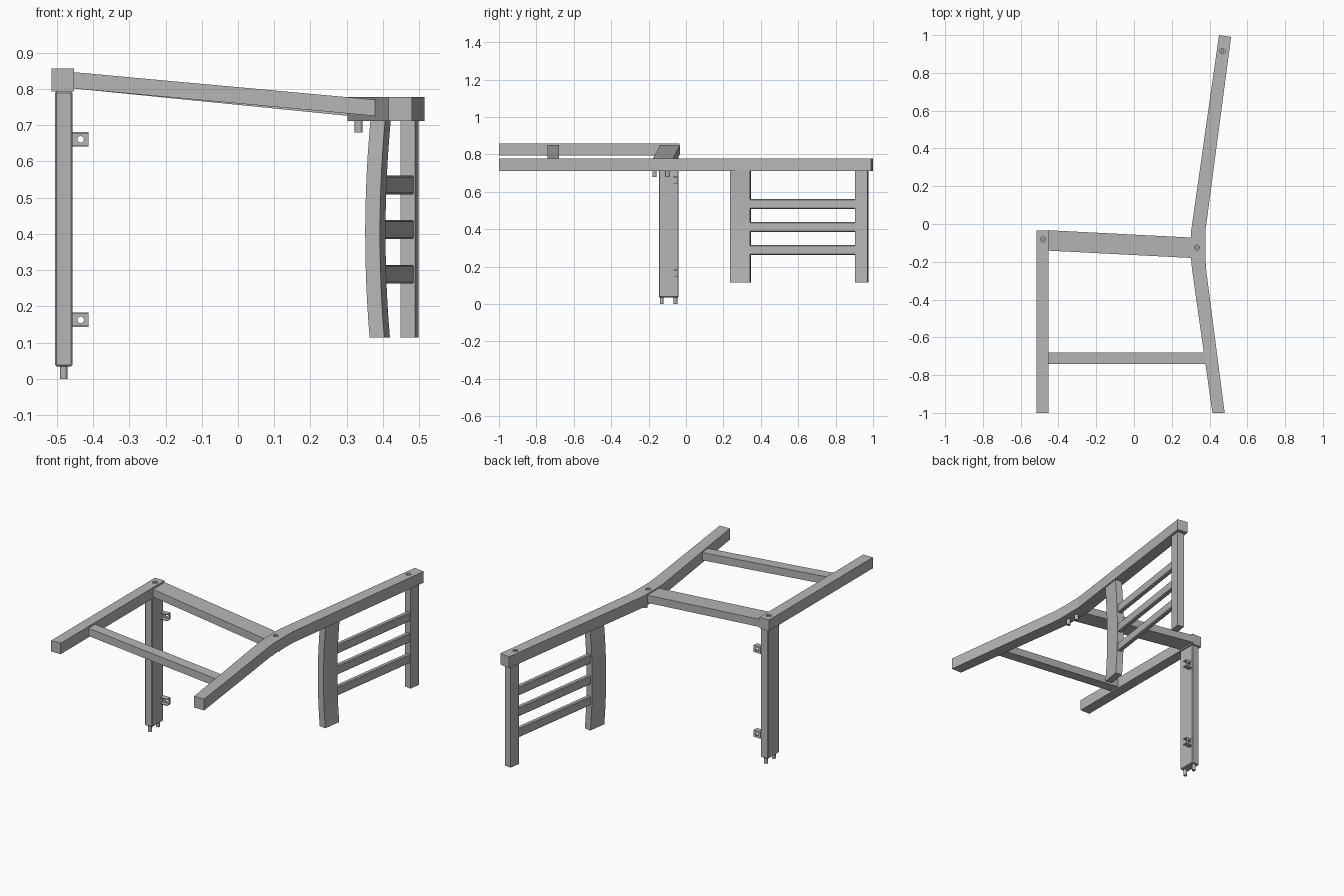
import bpy, bmesh
from mathutils import Vector

cube = bpy.data.objects.get("Cube")
if cube:
    bpy.data.objects.remove(cube, do_unlink=True)

grey = bpy.data.materials.new("plain_grey")
grey.use_nodes = True
colour = (0.47, 0.47, 0.47, 1)
grey.diffuse_color = colour
grey.node_tree.nodes["Principled BSDF"].inputs["Base Color"].default_value = colour


def loft(name, rings, bevel=0.0):
    """Skin matching rings of points and close both ends."""
    bm = bmesh.new()
    vs = [[bm.verts.new(p) for p in ring] for ring in rings]
    n = len(vs[0])
    for a, b in zip(vs, vs[1:]):
        for i in range(n):
            j = (i + 1) % n
            bm.faces.new((a[i], a[j], b[j], b[i]))
    bm.faces.new(vs[0])
    bm.faces.new(vs[-1])
    bmesh.ops.recalc_face_normals(bm, faces=bm.faces)
    mesh = bpy.data.meshes.new(name)
    bm.to_mesh(mesh)
    bm.free()
    ob = bpy.data.objects.new(name, mesh)
    bpy.context.collection.objects.link(ob)
    mesh.materials.append(grey)
    if bevel:
        mod = ob.modifiers.new("soft_edges", "BEVEL")
        mod.width, mod.segments = bevel, 1
    return ob


def prism(name, outline, z0, z1, bevel=0.0):
    return loft(name, [[(x, y, z) for x, y in outline] for z in (z0, z1)], bevel)


def box(name, x0, x1, y0, y1, z0, z1, bevel=0.0):
    return prism(name, [(x0, y0), (x1, y0), (x1, y1), (x0, y1)], z0, z1, bevel)


def cylinder(name, centre, r, depth, axis="Z"):
    rot = (1.5708, 0, 0) if axis == "Y" else (0, 0, 0)
    bpy.ops.mesh.primitive_cylinder_add(vertices=20, radius=r, depth=depth,
                                        location=centre, rotation=rot)
    ob = bpy.context.object
    ob.name = name
    ob.data.materials.append(grey)
    bpy.ops.object.shade_smooth_by_angle()
    return ob


def cut(ob, centre, r, depth, axis="Z"):
    cutter = cylinder("hole_cutter", centre, r, depth, axis)
    cutter.hide_render = True
    mod = ob.modifiers.new("hole", "BOOLEAN")
    mod.operation, mod.object, mod.solver = "DIFFERENCE", cutter, "EXACT"
    bpy.context.view_layer.objects.active = ob
    for m in list(ob.modifiers):
        bpy.ops.object.modifier_apply(modifier=m.name)
    bpy.data.objects.remove(cutter, do_unlink=True)


def bolt_hole(ob, x, y, top):
    # Countersunk hole with a sunken bolt head
    cut(ob, (x, y, top), 0.014, 0.03)
    cylinder("bolt_head", (x, y, top - 0.01), 0.009, 0.012)


# Straight rail and its post
straight_rail = box("straight_rail", -0.515, -0.453, -1, -0.035, 0.793, 0.857)
bolt_hole(straight_rail, -0.482, -0.082, 0.857)
box("post", -0.505, -0.457, -0.145, -0.04, 0.035, 0.793, 0.004)
for y in (-0.13, -0.056):
    cylinder("post_pin", (-0.481, y, 0.025), 0.01, 0.05)

# Channel brackets on the post
for z in (0.163, 0.661):
    plate = box("bracket_plate", -0.457, -0.413, -0.045, -0.039, z - 0.02, z + 0.02)
    cut(plate, (-0.434, -0.042, z), 0.009, 0.03, "Y")
    for s in (-1, 1):
        edge = z + s * 0.018
        box("bracket_flange", -0.457, -0.413, -0.068, -0.042, edge - 0.002, edge + 0.002)

# Bent rail
bent_rail = prism("bent_rail", [
    (0.415, -1), (0.307, -0.24), (0.302, -0.18), (0.302, -0.04), (0.45, 1.0),
    (0.514, 0.99), (0.379, -0.03), (0.378, -0.18), (0.383, -0.25), (0.48, -1)],
    0.712, 0.778)
bolt_hole(bent_rail, 0.333, -0.125, 0.778)
bolt_hole(bent_rail, 0.468, 0.915, 0.778)
for y in (-0.168, -0.1):
    cylinder("rail_pin", (0.333, y, 0.7), 0.011, 0.04)


# Sloping cross bars
def cross_bar(name, start, end, width):
    rings = []
    for x, y, z in (start, end):
        rings.append([(x, y + a * width / 2, z + b * 0.0225)
                      for a, b in ((-1, -1), (1, -1), (1, 1), (-1, 1))])
    loft(name, rings)


cross_bar("front_cross_bar", (-0.455, -0.71, 0.824), (0.378, -0.71, 0.748), 0.062)
cross_bar("rear_cross_bar", (-0.455, -0.087, 0.824), (0.308, -0.126, 0.748), 0.108)

# Legs and slats follow the slant of the bent rail
along = Vector((0.143, 0.99, 0)).normalized()
across = Vector((along.y, -along.x, 0))


def section(centre, thick, deep):
    c = Vector(centre)
    return [c + across * a * thick / 2 + along * b * deep / 2
            for a, b in ((-1, -1), (1, -1), (1, 1), (-1, 1))]


bow = []
for i in range(13):
    t = i / 12
    x = 0.391 + 0.003 * t - 0.054 * t * (1 - t)
    bow.append(section((x, 0.291, 0.115 + 0.605 * t), 0.041, 0.108))
bowed_leg = loft("bowed_leg", bow)
bpy.context.view_layer.objects.active = bowed_leg
bowed_leg.select_set(True)
bpy.ops.object.shade_smooth_by_angle()

loft("end_leg", [section((0.473, 0.94, z), 0.041, 0.066) for z in (0.115, 0.72)])

for z in (0.289, 0.412, 0.535):
    middle = (0.431, 0.625, 0)
    loft("slat", [section(Vector(middle) + Vector((0, 0, z + s * 0.026)), 0.026, 0.58)
                  for s in (-1, 1)], 0.004)
